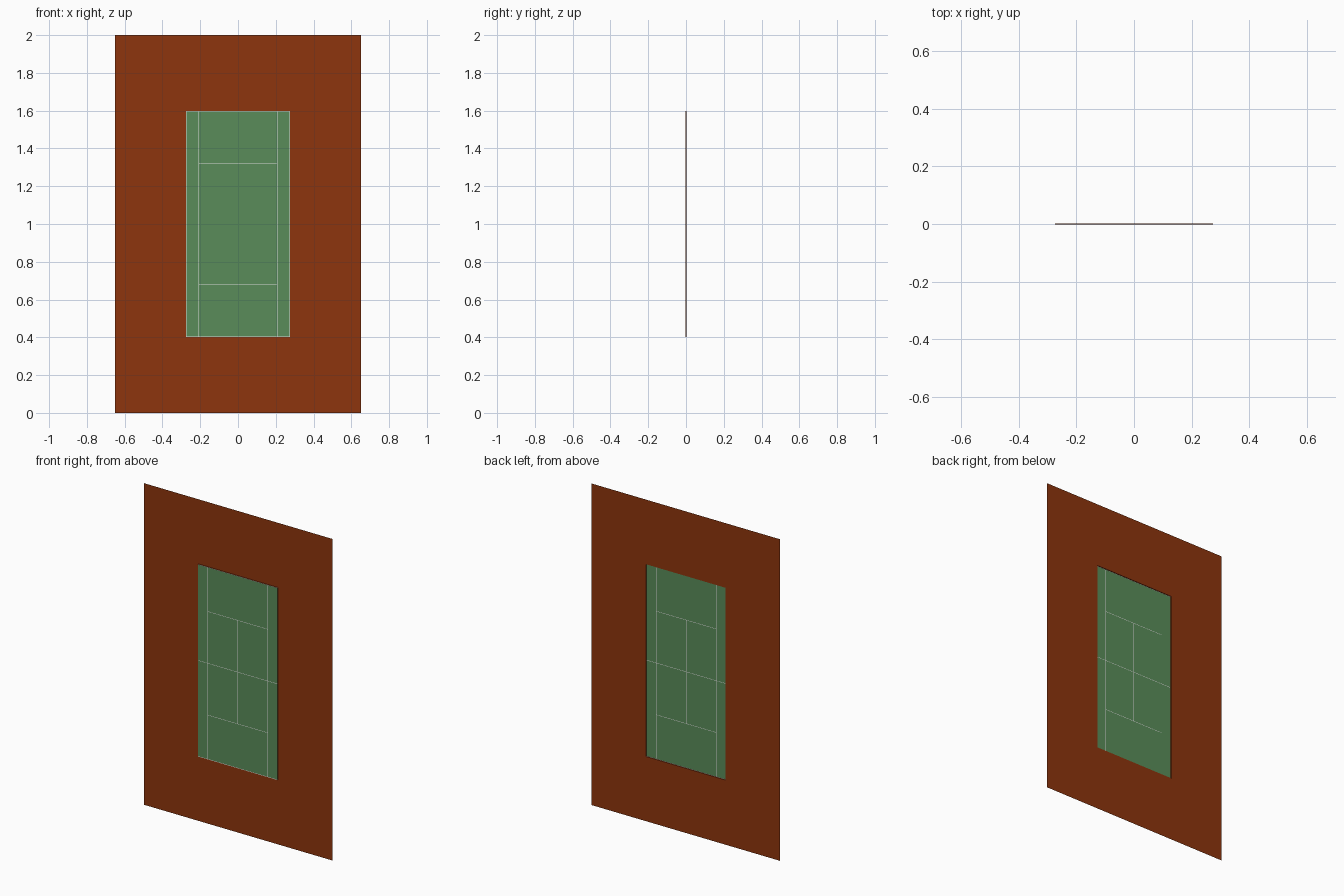
import bpy

if "Cube" in bpy.data.objects:
    bpy.data.objects.remove(bpy.data.objects["Cube"])

# Overall sizes
HALF_W, HEIGHT = 0.65, 2.0      # surrounding ground sheet
CX, CZ, MID = 0.275, 0.598, 1.0  # court half width, half length, centre height
SINGLES, SERVICE = 0.207, 0.322  # line positions
LINE = 0.0026                    # painted line width
FRONT, BACK = -0.0025, 0.0025    # court is raised slightly to the front


def material(name, rgb):
    m = bpy.data.materials.new(name)
    m.diffuse_color = (*rgb, 1)
    m.use_nodes = True
    m.node_tree.nodes["Principled BSDF"].inputs["Base Color"].default_value = m.diffuse_color
    return m


clay = material("clay brown", (0.27, 0.035, 0.004))
green = material("court green", (0.10, 0.265, 0.10))
white = material("line white", (0.85, 0.85, 0.85))


def add_object(name, verts, faces, mats):
    me = bpy.data.meshes.new(name)
    me.from_pydata(verts, [], faces)
    for m in mats:
        me.materials.append(m)
    ob = bpy.data.objects.new(name, me)
    bpy.context.collection.objects.link(ob)
    return me


def rectangle(hx, hz, y):
    return [(sx * hx, y, MID + sz * hz) for sx, sz in ((-1, -1), (1, -1), (1, 1), (-1, 1))]


# Ground surround with a court-sized opening, plus the thin raised rim
rings = rectangle(HALF_W, HEIGHT / 2, BACK) + rectangle(CX, CZ, BACK) + rectangle(CX, CZ, FRONT)
faces = []
for r in (0, 4):
    for i in range(4):
        j = (i + 1) % 4
        faces.append((r + i, r + j, r + 4 + j, r + 4 + i))
add_object("ground_surround", rings, faces, [clay])

# Court sheet cut along every painted line
h = LINE / 2
xs = [-CX, -CX + LINE, -SINGLES - h, -SINGLES + h, -h]
xs += [-x for x in reversed(xs)]
zs = [-CZ, -CZ + LINE, -SERVICE - h, -SERVICE + h, -h]
zs += [-z for z in reversed(zs)]
verts = [(x, FRONT, MID + z) for z in zs for x in xs]
n = len(xs)
cells = [(r * n + c, r * n + c + 1, (r + 1) * n + c + 1, (r + 1) * n + c)
         for r in range(n - 1) for c in range(n - 1)]
court = add_object("court", verts, cells, [green, white])


# Colour the cells lying on a line
def on_line(x, z):
    x, z = abs(x), abs(z)
    sidelines = x > CX - LINE or abs(x - SINGLES) < h
    baselines = z > CZ - LINE or z < h
    service = abs(z - SERVICE) < h and x < SINGLES
    centre = x < h and z < SERVICE
    return sidelines or baselines or service or centre


for p in court.polygons:
    p.material_index = int(on_line(p.center.x, p.center.z - MID))
